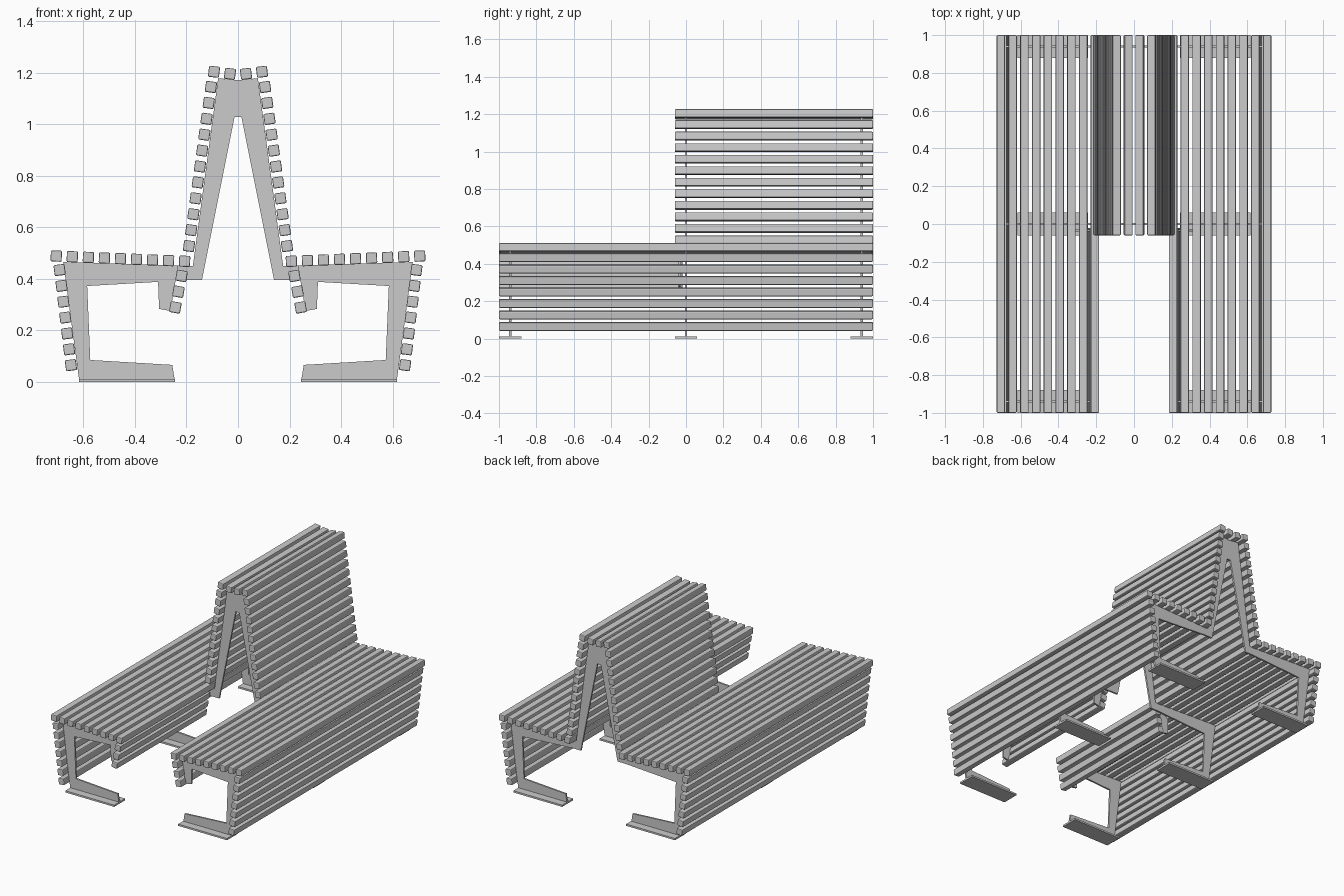
import bpy, bmesh, math
from mathutils import Matrix, Vector

cube = bpy.data.objects.get("Cube")
if cube:
    bpy.data.objects.remove(cube, do_unlink=True)

grey = bpy.data.materials.new("light_grey")
grey.use_nodes = True
grey.diffuse_color = (0.6, 0.6, 0.6, 1)
grey.node_tree.nodes["Principled BSDF"].inputs["Base Color"].default_value = (0.6, 0.6, 0.6, 1)

SLAT = 0.043      # slat thickness
PLATE = 0.012     # steel plate thickness


def finish(name, bm):
    bmesh.ops.recalc_face_normals(bm, faces=bm.faces)
    mesh = bpy.data.meshes.new(name)
    bm.to_mesh(mesh)
    bm.free()
    mesh.materials.append(grey)
    obj = bpy.data.objects.new(name, mesh)
    bpy.context.collection.objects.link(obj)
    return obj


def box(bm, centre, size, tilt=0.0):
    matrix = (Matrix.Translation(centre) @ Matrix.Rotation(tilt, 4, 'Y')
              @ Matrix.Diagonal((*size, 1)))
    bmesh.ops.create_cube(bm, size=1, matrix=matrix)


def slat_row(name, start, end, count, y0, y1, tilt):
    """Row of slats between two x,z points, mirrored to both sides."""
    bm = bmesh.new()
    for i in range(count):
        p = Vector(start).lerp(Vector(end), i / (count - 1))
        for side in (-1, 1):
            box(bm, (side * p.x, (y0 + y1) / 2, p.y), (SLAT, y1 - y0, SLAT),
                side * math.radians(tilt))
    obj = finish(name, bm)
    bevel = obj.modifiers.new("soft_edges", 'BEVEL')
    bevel.width = 0.005
    bevel.segments = 2


def plate(name, outline, y):
    """Flat steel plate cut to an x,z outline."""
    bm = bmesh.new()
    face = bm.faces.new([bm.verts.new((x, y - PLATE / 2, z)) for x, z in outline])
    new = bmesh.ops.extrude_face_region(bm, geom=[face])["geom"]
    bmesh.ops.translate(bm, vec=(0, PLATE, 0),
                        verts=[v for v in new if isinstance(v, bmesh.types.BMVert)])
    finish(name, bm)


def mirrored(points):
    return [(-x, z) for x, z in reversed(points)]


# Slats: seats, outer skirts, inner skirts, backrests and the cap
slat_row("seat_slats", (0.705, 0.488), (0.207, 0.468), 9, -1, 1, -2)
slat_row("outer_skirt_slats", (0.692, 0.434), (0.648, 0.065), 7, -1, 1, 7.5)
slat_row("inner_skirt_slats", (0.219, 0.411), (0.243, 0.289), 3, -1, -0.02, -10)
slat_row("backrest_slats", (0.105, 1.144), (0.19, 0.527), 11, -0.06, 1, -8)
slat_row("backrest_cap_slats", (0.093, 1.203), (0.031, 1.195), 2, -0.06, 1, -7)

# C-shaped leg shared by every frame, from seat underside round to seat edge
leg = [(0.585, 0.372), (0.573, 0.085), (0.255, 0.066), (0.245, 0.006),
       (0.616, 0.006), (0.678, 0.465)]
hook = [(0.232, 0.452), (0.262, 0.275), (0.306, 0.283), (0.31, 0.388)]

# Front frames with a hooked inner end
front = leg + hook
plate("front_left_frame", front, -0.94)
plate("front_right_frame", mirrored(front), -0.94)

# Middle and rear frames joined by the A-shaped backrest support
half = ([(0.0135, 1.027), (0.14, 0.395), (0.2, 0.395)] + leg
        + [(0.175, 0.45), (0.077, 1.178)])
for name, y in (("middle_frame", 0), ("rear_frame", 0.94)):
    plate(name, half + [(0, 1.17)] + mirrored(half), y)

# Short brackets holding the ends of the inner skirts
plate("left_skirt_bracket", hook, -0.035)
plate("right_skirt_bracket", mirrored(hook), -0.035)

# Floor plates
for place, y in (("front", -0.94), ("middle", 0), ("rear", 0.94)):
    for side_name, side in (("left", 1), ("right", -1)):
        bm = bmesh.new()
        box(bm, (side * 0.43, y, 0.006), (0.372, 0.12, 0.012))
        finish(f"{place}_{side_name}_foot", bm)
